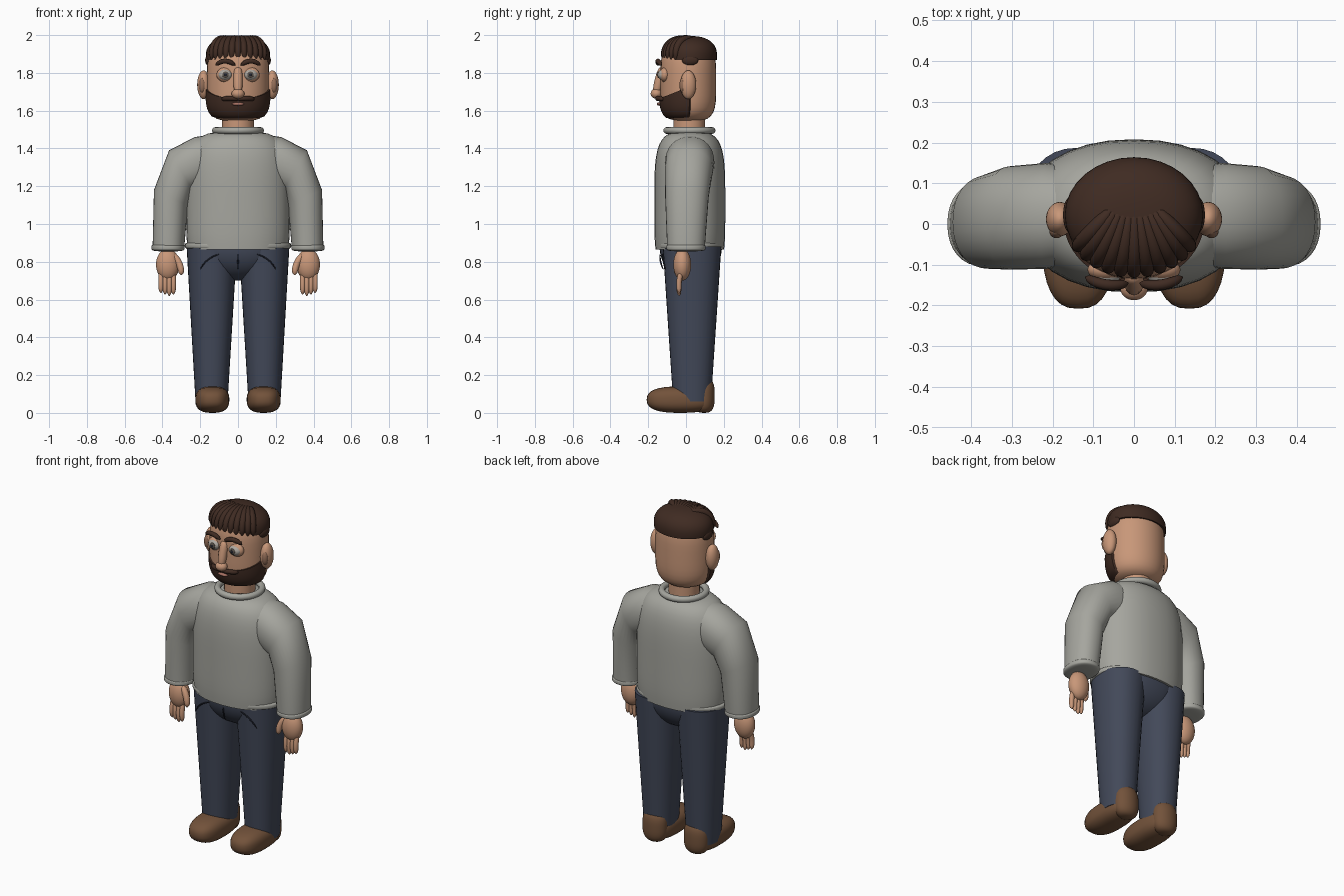
import bpy, bmesh, math
from mathutils import Vector

if "Cube" in bpy.data.objects:
    bpy.data.objects.remove(bpy.data.objects["Cube"])
parts = []


def material(name, red, green, blue):
    result = bpy.data.materials.new(name)
    result.use_nodes = True
    result.diffuse_color = (red, green, blue, 1)
    shader = result.node_tree.nodes["Principled BSDF"]
    shader.inputs["Base Color"].default_value = (red, green, blue, 1)
    shader.inputs["Roughness"].default_value = .8
    return result


SKIN = material("skin", .58, .31, .19)
INNER_EAR = material("inner ear", .3, .16, .1)
HAIR = material("dark brown hair", .05, .024, .016)
WOOL = material("grey wool", .38, .38, .345)
DENIM = material("denim blue", .055, .066, .1)
SEAM = material("dark seam", .015, .018, .03)
LEATHER = material("brown leather", .17, .085, .043)
EYE = material("eye grey", .42, .39, .35)
IRIS = material("iris", .1, .085, .07)
LIP = material("lip", .38, .16, .12)


def finish(name, mesh, mat):
    bmesh.ops.recalc_face_normals(mesh, faces=mesh.faces[:])
    data = bpy.data.meshes.new(name)
    mesh.to_mesh(data)
    mesh.free()
    data.materials.append(mat)
    part = bpy.data.objects.new(name, data)
    bpy.context.collection.objects.link(part)
    parts.append(part)


def signed_power(value, power):
    return math.copysign(abs(value) ** power, value)


def loft(name, sections, mat, sides=32, square=2):
    """Skin superellipse sections given as (centre, half axis, half axis)."""
    mesh, rows = bmesh.new(), []
    for centre, across, along in sections:
        row = []
        for i in range(sides):
            angle = math.tau * i / sides
            row.append(mesh.verts.new(centre
                                      + across * signed_power(math.cos(angle), 2 / square)
                                      + along * signed_power(math.sin(angle), 2 / square)))
        rows.append(row)
    for lower, upper in zip(rows, rows[1:]):
        for i in range(sides):
            j = (i + 1) % sides
            mesh.faces.new((lower[i], lower[j], upper[j], upper[i]))
    mesh.faces.new(rows[0])
    mesh.faces.new(rows[-1])
    finish(name, mesh, mat)


def swell(height, power):
    """Width of a rounded form at a height between -1 and 1."""
    return max(1 - abs(height) ** power, 0) ** (1 / power)


def rounded(name, centre, radii, mat, power=2, low=-1, high=1, square=2):
    """Superellipsoid, optionally cut flat below low or above high."""
    sections, steps = [], 18
    start, end = math.asin(low), math.asin(high)
    for i in range(steps + 1):
        height = math.sin(start + (end - start) * i / steps)
        width = max(swell(height, power), .02)
        sections.append((Vector(centre) + Vector((0, 0, height * radii[2])),
                         Vector((width * radii[0], 0, 0)), Vector((0, width * radii[1], 0))))
    loft(name, sections, mat, square=square)


def strand(name, start, bend, end, radius, mat):
    """Round-ended tube along a quadratic curve."""
    start, bend, end = Vector(start), Vector(bend), Vector(end)
    side = (bend - start).cross(end - bend).normalized()
    sections, steps = [], 12
    for i in range(steps + 1):
        t = i / steps
        first, second = start.lerp(bend, t), bend.lerp(end, t)
        thick = radius * max(swell(2 * t - 1, 3), .2)
        cross = (second - first).normalized().cross(side)
        sections.append((first.lerp(second, t), side * thick, cross * thick))
    loft(name, sections, mat, sides=12)


def slice_between(inner, outer, depth, middle):
    """Limb section from an inner to an outer (x, z) point."""
    inner, outer = Vector((inner[0], middle, inner[1])), Vector((outer[0], middle, outer[1]))
    return (inner + outer) / 2, (outer - inner) / 2, Vector((0, depth, 0))


# Sweater body, hem and collar
rounded("sweater_body", (0, .02, 1.1), (.275, .188, .39), WOOL, power=4, low=-.6, square=2.2)
rounded("sweater_hem", (0, .02, .885), (.282, .18, .025), WOOL, power=4, square=2.2)
bpy.ops.mesh.primitive_torus_add(location=(0, .018, 1.495), major_radius=.12, minor_radius=.018)
collar = bpy.context.object
collar.name = "collar"
collar.data.materials.append(WOOL)
parts.append(collar)

# Trouser seat with fly seam
rounded("trouser_seat", (0, .025, .88), (.22, .165, .18), DENIM, high=.1, square=2.4)
strand("fly_seam", (0, -.138, .84), (0, -.14, .8), (0, -.12, .76), .004, SEAM)

# Neck and head
rounded("neck", (0, .017, 1.52), (.084, .084, .1), SKIN, power=8)
HEAD_CENTRE, HEAD_RADII = Vector((0, .012, 1.75)), Vector((.165, .148, .205))
rounded("head", HEAD_CENTRE, HEAD_RADII, SKIN, power=4)


def on_head(angle, z, gap):
    """Point at a gap from the head, with the angle taken from the face."""
    width = swell((z - HEAD_CENTRE.z) / HEAD_RADII.z, 4)
    return Vector(((HEAD_RADII.x * width + gap) * math.sin(angle),
                   HEAD_CENTRE.y - (HEAD_RADII.y * width + gap) * math.cos(angle), z))


# Beard: a shell wrapped around the jaw, its rim tucked into the head
mesh, rows, columns, levels = bmesh.new(), [], 36, 10
for i in range(columns + 1):
    t = 2 * i / columns - 1
    chin, top = 1.55, 1.665 + .075 * t * t
    row = []
    for k in range(levels + 1):
        edge = k in (0, levels) or i in (0, columns)
        z = chin + (top - chin) * min(k / (levels - 1), 1)
        row.append(mesh.verts.new(on_head(1.7 * t, z, -.01 if edge else .008)))
    rows.append(row)
for left, right in zip(rows, rows[1:]):
    for k in range(levels):
        mesh.faces.new((left[k], right[k], right[k + 1], left[k + 1]))
finish("beard", mesh, HAIR)

# Hair cap and swept fringe locks
rounded("hair_cap", (0, .022, 1.89), (.17, .142, .105), HAIR, power=2.4, low=-.2)
locks = 11
for i in range(locks):
    t = 2 * i / (locks - 1) - 1
    away = Vector((.165 * math.sin(t), -.14 * math.cos(t), 0))
    crown = Vector((.05 * t, .04, 1.98))
    strand("fringe_lock", crown, Vector((0, .02, 2)) + away, Vector((0, .02, 1.87)) + away,
           .019, HAIR)

# Nose and mouth
strand("nose_bridge", (0, -.12, 1.83), (0, -.14, 1.78), (0, -.16, 1.68), .024, SKIN)
rounded("nose_tip", (0, -.157, 1.69), (.034, .03, .027), SKIN)
rounded("lower_lip", (0, -.142, 1.635), (.032, .012, .009), LIP)

# Paired parts
for sign, side in ((1, "left_"), (-1, "right_")):
    def at(x, y, z):
        return Vector((sign * x, y, z))

    def limb(name, slices, mat):
        loft(side + name, [slice_between((sign * a, b), (sign * c, d), depth, middle)
                           for a, b, c, d, depth, middle in slices], mat, square=2.2)

    # Sleeve and cuff
    limb("sleeve", [(.14, 1.2, .16, 1.47, .12, .02), (.2, 1.19, .23, 1.46, .13, .02),
                    (.24, 1.18, .365, 1.39, .127, .015), (.265, 1.1, .445, 1.18, .115, .005),
                    (.284, .88, .452, .88, .1, 0)], WOOL)
    rounded(side + "cuff", at(.37, 0, .875), (.088, .104, .02), WOOL, power=4, square=2.2)

    # Hand with four fingers and a thumb
    rounded(side + "palm", at(.372, -.02, .785), (.062, .047, .085), SKIN)
    for i in range(4):
        x, tip = .342 + .022 * i, .62 + .008 * abs(i - 1)
        strand(side + "finger", at(x, -.02, .76), at(x, -.045, .7), at(x, -.035, tip), .014, SKIN)
    strand(side + "thumb", at(.35, -.03, .84), at(.3, -.045, .8), at(.3, -.05, .73), .018, SKIN)

    # Trouser leg and pocket seam
    limb("trouser_leg", [(.005, .88, .272, .88, .155, .032),
                         (.055, .06, .225, .06, .1, .032)], DENIM)
    strand(side + "pocket_seam", at(.1, -.123, .84), at(.17, -.125, .82), at(.2, -.11, .76),
           .004, SEAM)

    # Shoe and raised heel cup
    rounded(side + "shoe", at(.136, -.03, .07), (.09, .178, .07), LEATHER, power=2.6, square=2.6)
    rounded(side + "heel_cup", at(.136, .095, .092), (.074, .057, .092), LEATHER, power=3)

    # Ear and sideburn tuft
    rounded(side + "ear", at(.182, .012, 1.737), (.034, .042, .076), SKIN)
    rounded(side + "inner_ear", at(.19, -.017, 1.735), (.018, .018, .04), INNER_EAR)
    rounded(side + "sideburn", at(.158, .022, 1.866), (.016, .043, .026), HAIR)

    # Eye
    rounded(side + "eyelid", at(.068, -.112, 1.79), (.046, .028, .039), SKIN)
    rounded(side + "eyeball", at(.068, -.122, 1.79), (.037, .028, .029), EYE)
    rounded(side + "iris", at(.066, -.146, 1.79), (.017, .007, .017), IRIS)
    rounded(side + "pupil", at(.066, -.151, 1.79), (.008, .004, .008), SEAM)

    # Eyebrow and moustache half
    strand(side + "eyebrow", at(.015, -.145, 1.84), at(.07, -.16, 1.885), at(.118, -.13, 1.84),
           .013, HAIR)
    strand(side + "moustache", at(-.005, -.148, 1.66), at(.05, -.16, 1.67), at(.085, -.118, 1.66),
           .013, HAIR)

# Smooth shading with sharp edges kept
bpy.ops.object.select_all(action="DESELECT")
for part in parts:
    part.select_set(True)
bpy.context.view_layer.objects.active = collar
bpy.ops.object.shade_smooth_by_angle(angle=math.radians(50))
